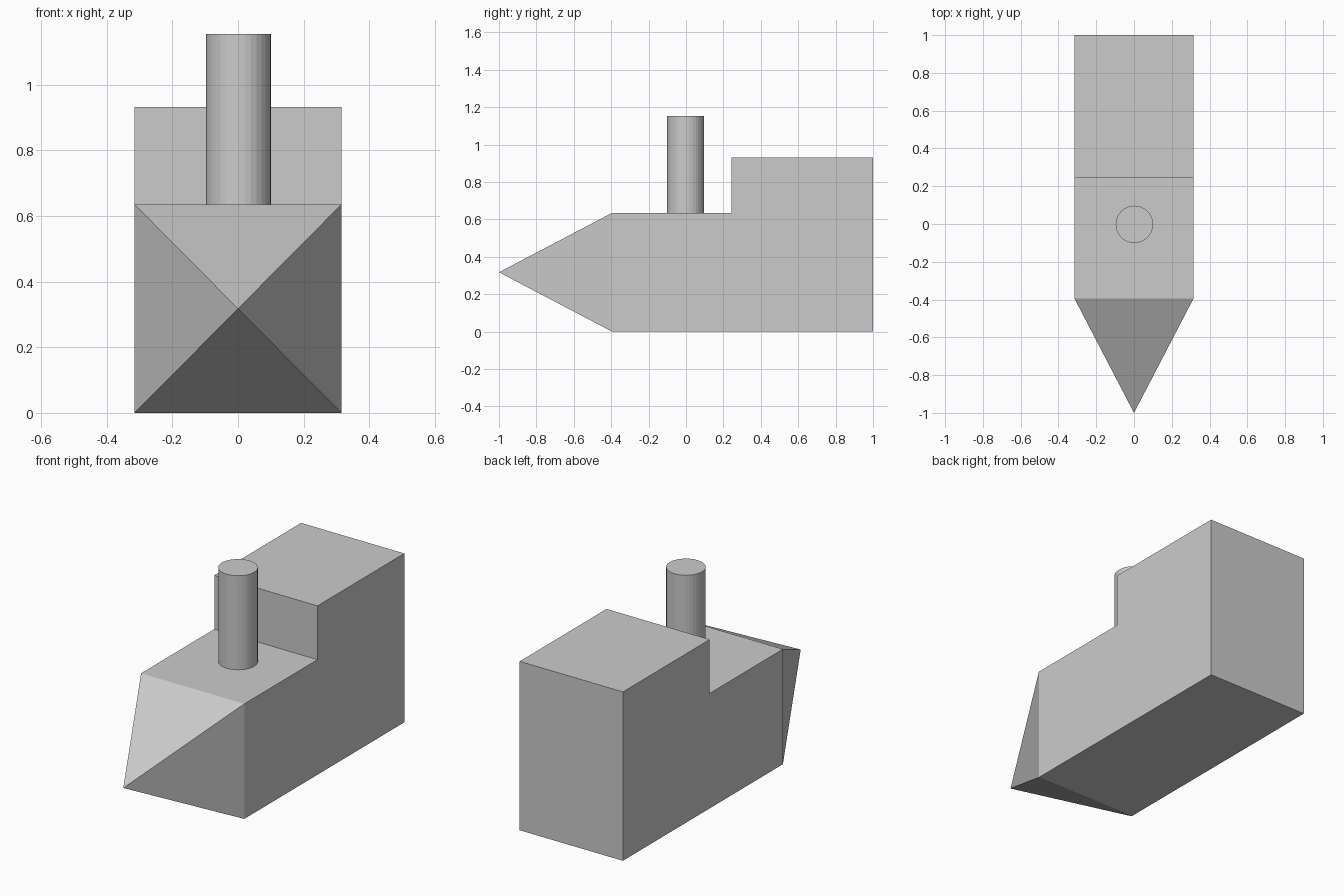
import bpy, bmesh
from mathutils import Vector

if "Cube" in bpy.data.objects:
    bpy.data.objects.remove(bpy.data.objects["Cube"])

HALF_W = 0.315
DECK_Z = 0.635
BOW_Y = -0.395

# Side profile (y, z) of hull and raised cabin
profile = [(BOW_Y, 0), (1, 0), (1, 0.932), (0.243, 0.932), (0.243, DECK_Z), (BOW_Y, DECK_Z)]

# Hull: profile extruded across the width
bm = bmesh.new()
side = bm.faces.new([bm.verts.new((-HALF_W, y, z)) for y, z in profile])
extruded = bmesh.ops.extrude_face_region(bm, geom=[side])["geom"]
verts = [v for v in extruded if isinstance(v, bmesh.types.BMVert)]
bmesh.ops.translate(bm, verts=verts, vec=(2 * HALF_W, 0, 0))
bmesh.ops.recalc_face_normals(bm, faces=bm.faces[:])

# Pointed bow: poke the front face and pull its centre forward
front = min(bm.faces, key=lambda f: f.calc_center_median().y)
tip = bmesh.ops.poke(bm, faces=[front])["verts"][0]
tip.co = Vector((0, -1, DECK_Z / 2))
bmesh.ops.recalc_face_normals(bm, faces=bm.faces[:])

mesh = bpy.data.meshes.new("hull")
bm.to_mesh(mesh)
bm.free()
hull = bpy.data.objects.new("hull", mesh)
bpy.context.collection.objects.link(hull)

# Chimney standing on the deck
CHIMNEY_TOP = 1.154
bpy.ops.mesh.primitive_cylinder_add(vertices=32, radius=0.099, depth=CHIMNEY_TOP - DECK_Z,
                                    location=(0.002, -0.002, (CHIMNEY_TOP + DECK_Z) / 2))
bpy.context.object.name = "chimney"
